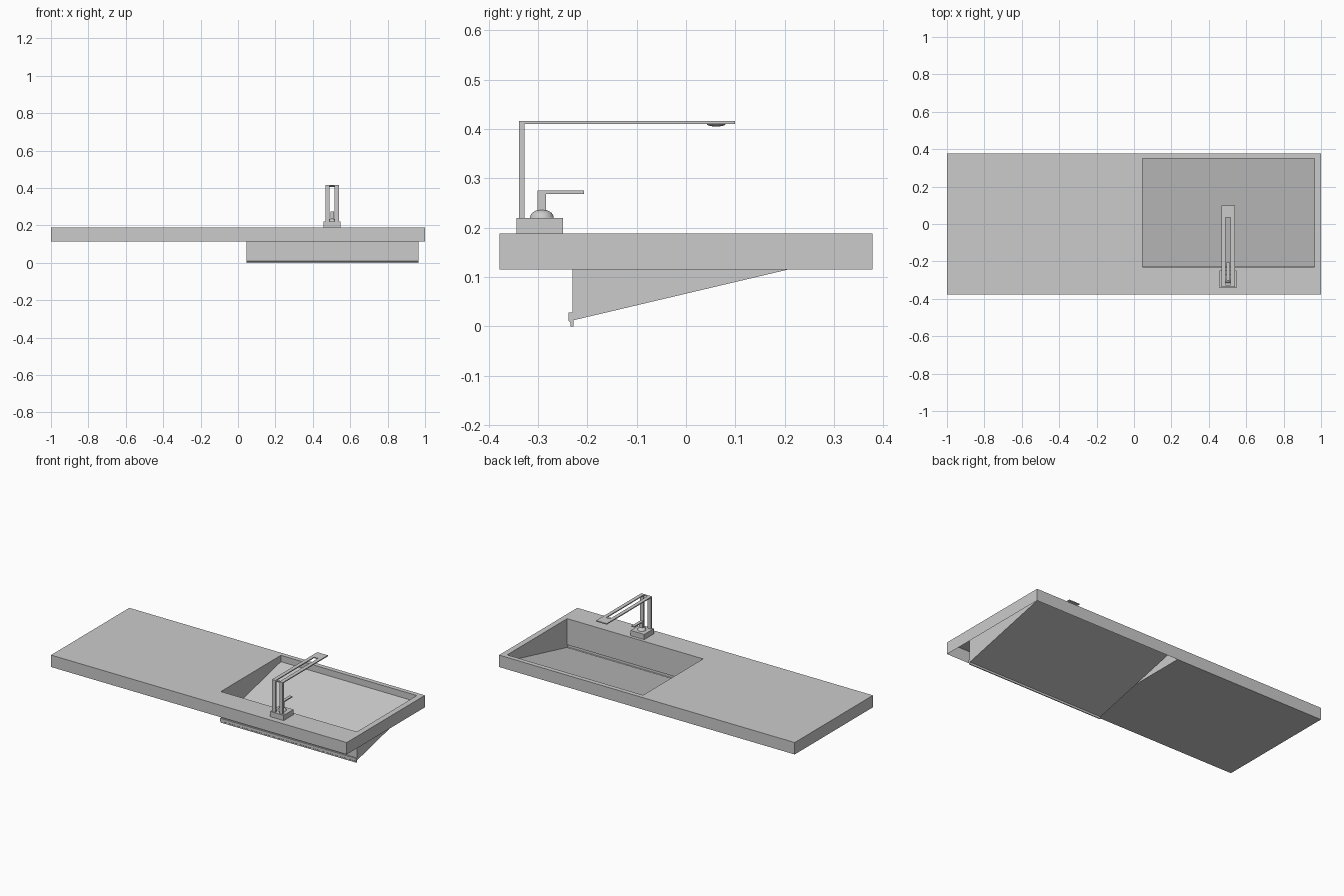
import bpy, bmesh, math
from mathutils import Matrix

if "Cube" in bpy.data.objects:
    bpy.data.objects.remove(bpy.data.objects["Cube"])

FAUCET_X = 0.503
RIM_Z, UNDER_Z = 0.188, 0.115
HALF_DEPTH = 0.378
SPLIT_X = 0.01                      # solid shelf on the left, open shell on the right
BASIN = (0.045, 0.965, -0.23, 0.35)  # x0, x1, y0, y1


def finish(name, bm):
    mesh = bpy.data.meshes.new(name)
    bm.to_mesh(mesh)
    bm.free()
    obj = bpy.data.objects.new(name, mesh)
    bpy.context.collection.objects.link(obj)
    return obj


def add_prism(bm, profile, x0, x1):
    """Closed solid: a y-z profile extruded along x."""
    a = [bm.verts.new((x0, y, z)) for y, z in profile]
    b = [bm.verts.new((x1, y, z)) for y, z in profile]
    n = len(profile)
    faces = [bm.faces.new((a[i], a[(i + 1) % n], b[(i + 1) % n], b[i])) for i in range(n)]
    faces += [bm.faces.new(a[::-1]), bm.faces.new(b)]
    bmesh.ops.recalc_face_normals(bm, faces=faces)


def rect(y0, y1, z0, z1):
    return [(y0, z0), (y1, z0), (y1, z1), (y0, z1)]


def prism(name, profile, x0, x1):
    bm = bmesh.new()
    add_prism(bm, profile, x0, x1)
    return finish(name, bm)


def dome(name, loc, scale):
    """Half of a smooth sphere, flat side open; negative z scale hangs down."""
    bm = bmesh.new()
    bmesh.ops.create_uvsphere(bm, u_segments=32, v_segments=16, radius=1)
    bmesh.ops.bisect_plane(bm, geom=bm.verts[:] + bm.edges[:] + bm.faces[:],
                           plane_co=(0, 0, 0), plane_no=(0, 0, 1), clear_inner=True)
    bmesh.ops.transform(bm, matrix=Matrix.Translation(loc) @ Matrix.Diagonal((*scale, 1)),
                        verts=bm.verts)
    if scale[2] < 0:
        bmesh.ops.reverse_faces(bm, faces=bm.faces)
    for f in bm.faces:
        f.smooth = True
    return finish(name, bm)


# Solid shelf half of the counter
prism("counter_shelf", rect(-HALF_DEPTH, HALF_DEPTH, UNDER_Z, RIM_Z), -1, SPLIT_X)

# Basin half of the counter: rim around the opening, with a skirt and no underside
bm = bmesh.new()
x0, x1, y0, y1 = BASIN


def corners(xa, xb, ya, yb, z):
    return [bm.verts.new(p) for p in ((xa, ya, z), (xb, ya, z), (xb, yb, z), (xa, yb, z))]


outer = corners(SPLIT_X, 1, -HALF_DEPTH, HALF_DEPTH, RIM_Z)
lower = corners(SPLIT_X, 1, -HALF_DEPTH, HALF_DEPTH, UNDER_Z)
inner = corners(x0, x1, y0, y1, RIM_Z)
for i in range(4):
    j = (i + 1) % 4
    bm.faces.new((outer[i], outer[j], inner[j], inner[i]))
    if i < 3:                       # the shelf closes the fourth side
        bm.faces.new((lower[i], lower[j], outer[j], outer[i]))
finish("counter_rim", bm)

# Sloping basin with a narrow drain channel at its low edge
section = [(y0, RIM_Z), (y0, 0.028), (-0.238, 0.028), (-0.238, 0.011), (-0.234, 0.008),
           (-0.234, 0), (-0.228, 0), (-0.228, 0.0125), (y1, 0.149), (y1, RIM_Z)]
bm = bmesh.new()
left = [bm.verts.new((x0, y, z)) for y, z in section]
right = [bm.verts.new((x1, y, z)) for y, z in section]
for i in range(len(section) - 1):
    bm.faces.new((left[i], left[i + 1], right[i + 1], right[i]))
bm.faces.new(left[::-1])
bm.faces.new(right)
finish("basin", bm)

# Faucet base block
prism("faucet_base", rect(-0.343, -0.249, RIM_Z, 0.22), FAUCET_X - 0.046, FAUCET_X + 0.046)

# Slotted spout: two L-shaped rails joined at the corner and at the tip
bend = [(-0.338, 0.22), (-0.327, 0.22), (-0.327, 0.410), (0.035, 0.410),
        (0.035, 0.416), (-0.338, 0.416)]
bm = bmesh.new()
for side in (-1, 1):
    a, b = sorted((FAUCET_X + side * 0.0135, FAUCET_X + side * 0.036))
    add_prism(bm, bend, a, b)
add_prism(bm, rect(-0.338, -0.327, 0.410, 0.416), FAUCET_X - 0.0135, FAUCET_X + 0.0135)
add_prism(bm, rect(0.035, 0.099, 0.410, 0.416), FAUCET_X - 0.036, FAUCET_X + 0.036)
finish("spout", bm)

# Water outlet under the spout tip
dome("outlet", (FAUCET_X, 0.061, 0.410), (0.019, 0.019, -0.005))

# Ball joint and bent lever handle
dome("lever_ball", (FAUCET_X, -0.292, 0.22), (0.024, 0.024, 0.017))
prism("lever", [(-0.301, 0.225), (-0.284, 0.225), (-0.284, 0.268), (-0.207, 0.268),
                (-0.207, 0.275), (-0.301, 0.275)], FAUCET_X - 0.009, FAUCET_X + 0.009)
